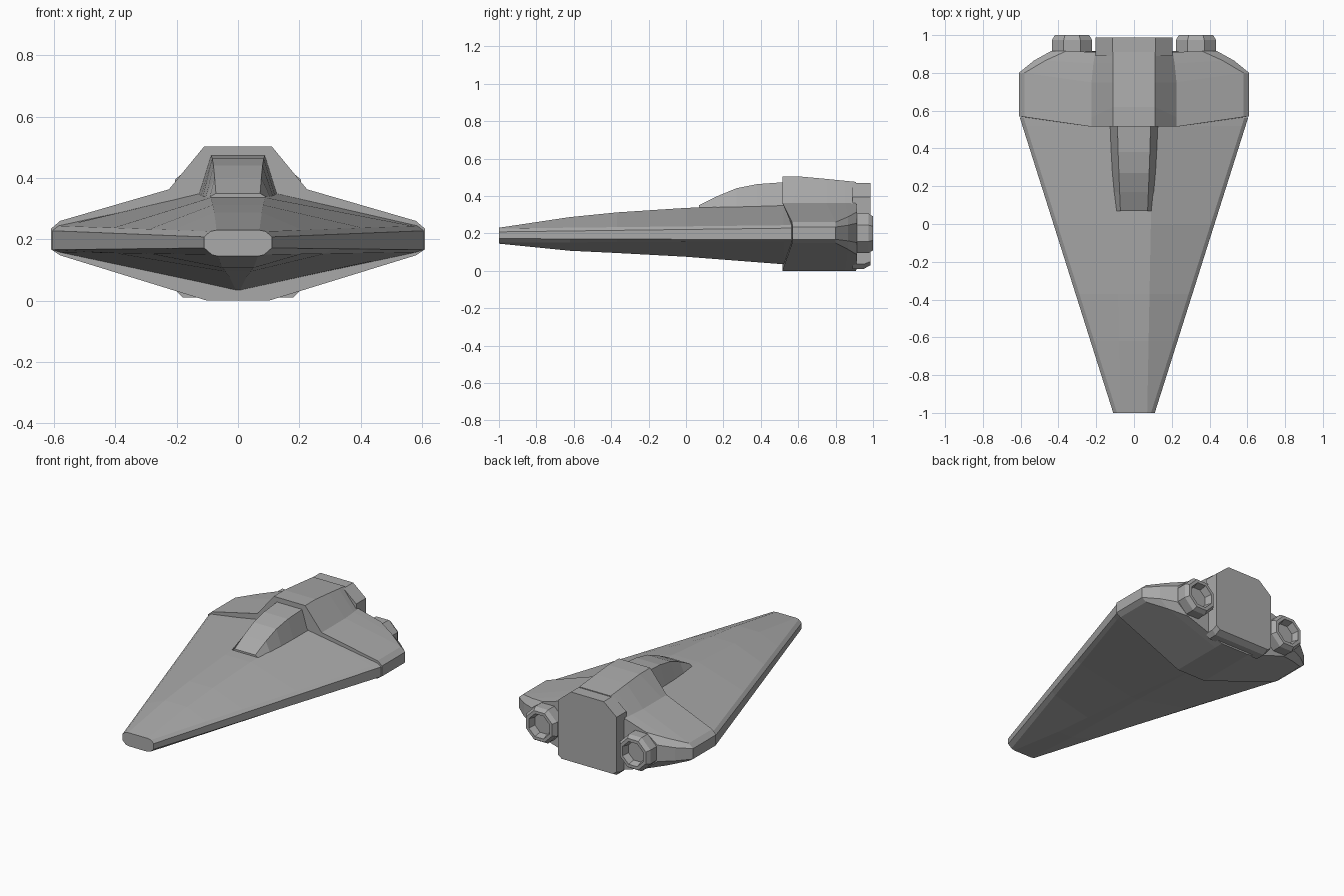
import bpy, bmesh, math

cube = bpy.data.objects.get("Cube")
if cube:
    bpy.data.objects.remove(cube)

grey = bpy.data.materials.new("hull_grey")
grey.use_nodes = True
colour = (0.4, 0.4, 0.4, 1)
grey.diffuse_color = colour
grey.node_tree.nodes["Principled BSDF"].inputs["Base Color"].default_value = colour


def mirror_ring(half):
    """Close a right-hand half outline, listed top to bottom, across x = 0."""
    return half + [(-x, y, z) for x, y, z in reversed(half)]


def loft(name, rings, caps=True):
    """Skin a series of equal-length rings."""
    bm = bmesh.new()
    rows = [[bm.verts.new(p) for p in ring] for ring in rings]
    count = len(rows[0])
    for a, b in zip(rows, rows[1:]):
        for i in range(count):
            j = (i + 1) % count
            bm.faces.new((a[i], a[j], b[j], b[i]))
    if caps:
        bm.faces.new(rows[0])
        bm.faces.new(rows[-1])
    bmesh.ops.recalc_face_normals(bm, faces=bm.faces)
    mesh = bpy.data.meshes.new(name)
    bm.to_mesh(mesh)
    bm.free()
    mesh.materials.append(grey)
    obj = bpy.data.objects.new(name, mesh)
    bpy.context.collection.objects.link(obj)
    return obj


# Long wedge nose: station, top height, bottom height
nose_rings = []
for y, top, bottom in [(-1, .23, .145), (-.62, .287, .107), (-.37, .312, .095),
                       (0, .336, .075), (.52, .355, .035), (.565, .355, .033)]:
    t = (y + 1) / 1.565
    w = .11 + .495 * t
    nose_rings.append(mirror_ring([
        (.07 + .03 * t, y, top),
        (w - .02, y, .226 + .018 * t),
        (w, y, .208 + .02 * t),
        (w, y, .172 - .006 * t),
        (w - .025, y, .15 + .008 * t),
        (.06 * (1 - t) + .005, y, bottom)]))
loft("nose_hull", nose_rings)

# Wide rear body with swept front edge, raised spine and clipped rear corners
body_front = [(.11, .515, .503), (.225, .515, .363), (.58, .567, .26), (.61, .57, .234),
              (.61, .57, .168), (.58, .567, .148), (.1, .515, 0)]
body_spine = [(.11, .62, .503)] + [(x, y + .05, z) for x, y, z in body_front[1:]]
body_mid = [(.11, .75, .491), (.225, .75, .363), (.58, .8, .26), (.61, .8, .234),
            (.61, .8, .168), (.58, .8, .148), (.1, .75, 0)]
body_bend = [(.11, .85, .481), (.215, .85, .362), (.47, .865, .288), (.53, .865, .243),
             (.53, .865, .16), (.47, .865, .115), (.1, .85, 0)]
body_rear = [(.11, .91, .475), (.205, .91, .36), (.36, .915, .315), (.44, .915, .255),
             (.44, .915, .15), (.36, .915, .085), (.1, .91, 0)]
loft("rear_body", [mirror_ring(r) for r in
                   (body_front, body_spine, body_mid, body_bend, body_rear)])

# Sloping canopy: station, roof half width, roof height, base half width
loft("canopy", [mirror_ring([(roof, y, z), (base, y, .338), (base, y, .3)])
                for y, roof, z, base in [(.07, .072, .35, .092), (.17, .076, .4, .105),
                                         (.27, .08, .441, .115), (.38, .084, .463, .122),
                                         (.53, .088, .474, .13)]])

# Chamfered stern block
stern = [(.115, .47), (.205, .395), (.205, .035), (.18, .01)]
loft("stern_block", [
    mirror_ring([(x, .89, z) for x, z in stern]),
    mirror_ring([(x, .95, z) for x, z in stern]),
    mirror_ring([(x, .987, max(z, .03 if z < .02 else .05)) for x, z in stern])])

# Octagonal thrusters with recessed nozzles: station, radius
for side, label in ((1, "left"), (-1, "right")):
    rings = []
    for y, r in [(.89, .115), (.975, .115), (1, .098), (1, .078), (.955, .066)]:
        rings.append([(side * .328 + r * math.cos(math.tau * (i + .5) / 8), y,
                       .2 + r * math.sin(math.tau * (i + .5) / 8)) for i in range(8)])
    loft(label + "_thruster", rings)
